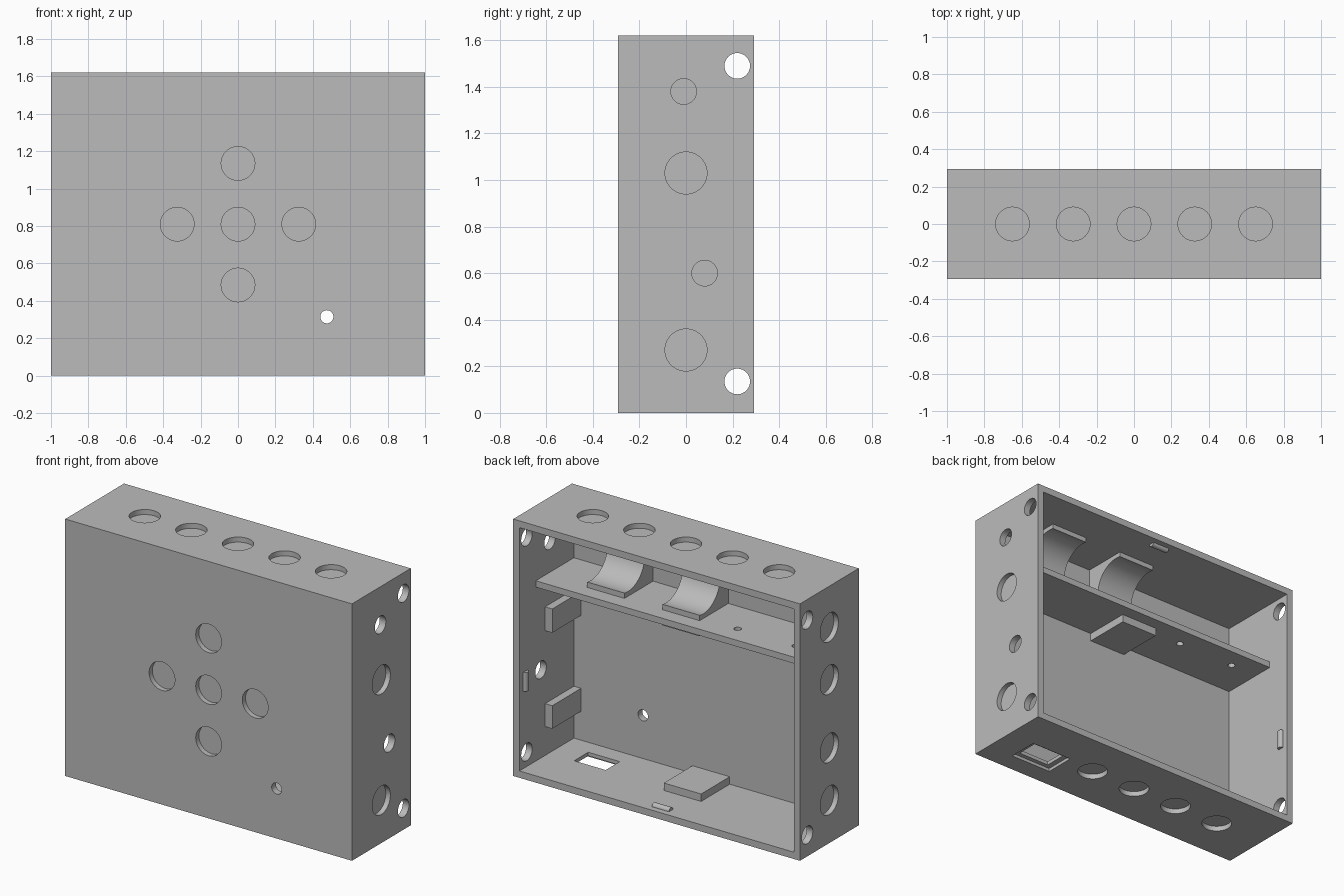
import bpy
import math
from mathutils import Vector

if "Cube" in bpy.data.objects:
    bpy.data.objects.remove(bpy.data.objects["Cube"], do_unlink=True)

# Single matt grey
grey = bpy.data.materials.new("matt_grey")
grey.use_nodes = True
colour = (0.5, 0.5, 0.5, 1)
grey.diffuse_color = colour
grey.node_tree.nodes["Principled BSDF"].inputs["Base Color"].default_value = colour

W, D, H, T = 1.0, 0.293, 1.62, 0.043   # half width, half depth, height, wall
RECESS = 0.032
FRONT_IN = -D + T                      # inner face of the front panel
ROT = {"x": (0, math.pi / 2, 0), "y": (math.pi / 2, 0, 0), "z": (0, 0, 0)}


def finish(name):
    ob = bpy.context.object
    ob.name = name
    ob.data.materials.append(grey)
    bpy.ops.object.transform_apply(location=True, rotation=True, scale=True)
    return ob


def box(name, low, high):
    low, high = Vector(low), Vector(high)
    bpy.ops.mesh.primitive_cube_add(size=1, location=(low + high) / 2)
    bpy.context.object.scale = high - low
    return finish(name)


def rod(name, centre, axis, radius, length, sides=48):
    bpy.ops.mesh.primitive_cylinder_add(vertices=sides, radius=radius, depth=length,
                                        location=centre, rotation=ROT[axis])
    return finish(name)


def select(ob):
    bpy.ops.object.select_all(action="DESELECT")
    ob.select_set(True)
    bpy.context.view_layer.objects.active = ob


def cut(target, cutter):
    mod = target.modifiers.new("cut", "BOOLEAN")
    mod.operation = "DIFFERENCE"
    mod.solver = "EXACT"
    mod.object = cutter
    select(target)
    bpy.ops.object.modifier_apply(modifier=mod.name)
    bpy.data.objects.remove(cutter, do_unlink=True)


def hole(target, centre, axis, radius, depth):
    cut(target, rod("cutter", centre, axis, radius, 2 * depth))


# Open-backed case
case = box("case", (-W, -D, 0), (W, D, H))
cut(case, box("cutter", (-W + T, FRONT_IN, T), (W - T, D + 0.1, H - T)))

# Blind round recesses: front cross, top row, bottom row
step = 0.325
for x, z in ((0, 0), (step, 0), (-step, 0), (0, step), (0, -step)):
    hole(case, (x, -D, H / 2 + z), "y", 0.09, RECESS)
for i in range(-2, 3):
    hole(case, (i * step, 0, H), "z", 0.09, RECESS)
    if i < 2:
        hole(case, (i * step, 0, 0), "z", 0.09, RECESS)

# Side recesses and side holes
for z in (1.03, 0.27):
    hole(case, (W, 0, z), "x", 0.09, RECESS)
for z in (1.36, 1.03, 0.6, 0.27):
    hole(case, (-W, 0, z), "x", 0.09, RECESS)
for y, z in ((-0.01, 1.38), (0.08, 0.6)):
    hole(case, (W, y, z), "x", 0.055, 0.1)
for side in (-W, W):
    for z in (0.135, 1.49):
        hole(case, (side, 0.22, z), "x", 0.055, 0.1)

# Small front hole and stepped slot in the floor
hole(case, (0.475, -D, 0.315), "y", 0.035, 0.1)
cut(case, box("cutter", (0.525, -0.168, -0.1), (0.815, 0.028, 0.02)))
cut(case, box("cutter", (0.56, -0.14, -0.1), (0.78, 0, 0.1)))

# Shelf with two small holes
SHELF_LOW, SHELF_TOP = 1.14, 1.18
E = 0.004                              # small overlap into neighbours
shelf = box("shelf", (-W + T - E, FRONT_IN - E, SHELF_LOW), (W - T + E, 0.13, SHELF_TOP))
for x in (-0.36, -0.765):
    hole(shelf, (x, 0, SHELF_TOP), "z", 0.022, 0.1)
parts = [case, shelf]

# Scooped cradles between shelf and ceiling
for n, x in enumerate((0.01, 0.535)):
    cradle = box(f"cradle_{n + 1}", (x - 0.13, FRONT_IN - E, SHELF_TOP - E),
                 (x + 0.13, 0.035, H - T + E))
    cut(cradle, rod("cutter", (x, 0, 1.38), "x", 0.17, 0.5, 64))
    parts.append(cradle)

# Pads on the floor, below the shelf and on the left wall
box("floor_pad", (-0.13, FRONT_IN - E, T - E), (0.13, 0.035, 0.09))
box("shelf_pad", (-0.13, FRONT_IN - E, 1.09), (0.13, 0.05, SHELF_LOW + E))
for name, low, high in (("upper", 0.83, 0.98), ("lower", 0.225, 0.37)):
    box(f"{name}_wall_pad", (W - T - 0.05, FRONT_IN - E, low), (W - T + E, 0.037, high))

# Rounded lid catches near the back rim
Y = 0.235
for name, centre, axis in (("floor", (0, Y, T), "x"), ("ceiling", (0, Y, H - T), "x"),
                           ("left", (W - T, Y, 0.59), "z"), ("right", (-W + T, Y, 0.59), "z")):
    parts.append(rod(f"{name}_catch", centre, axis, 0.02, 0.12, 24))

for ob in parts:
    select(ob)
    bpy.ops.object.shade_smooth_by_angle(angle=math.radians(30))
